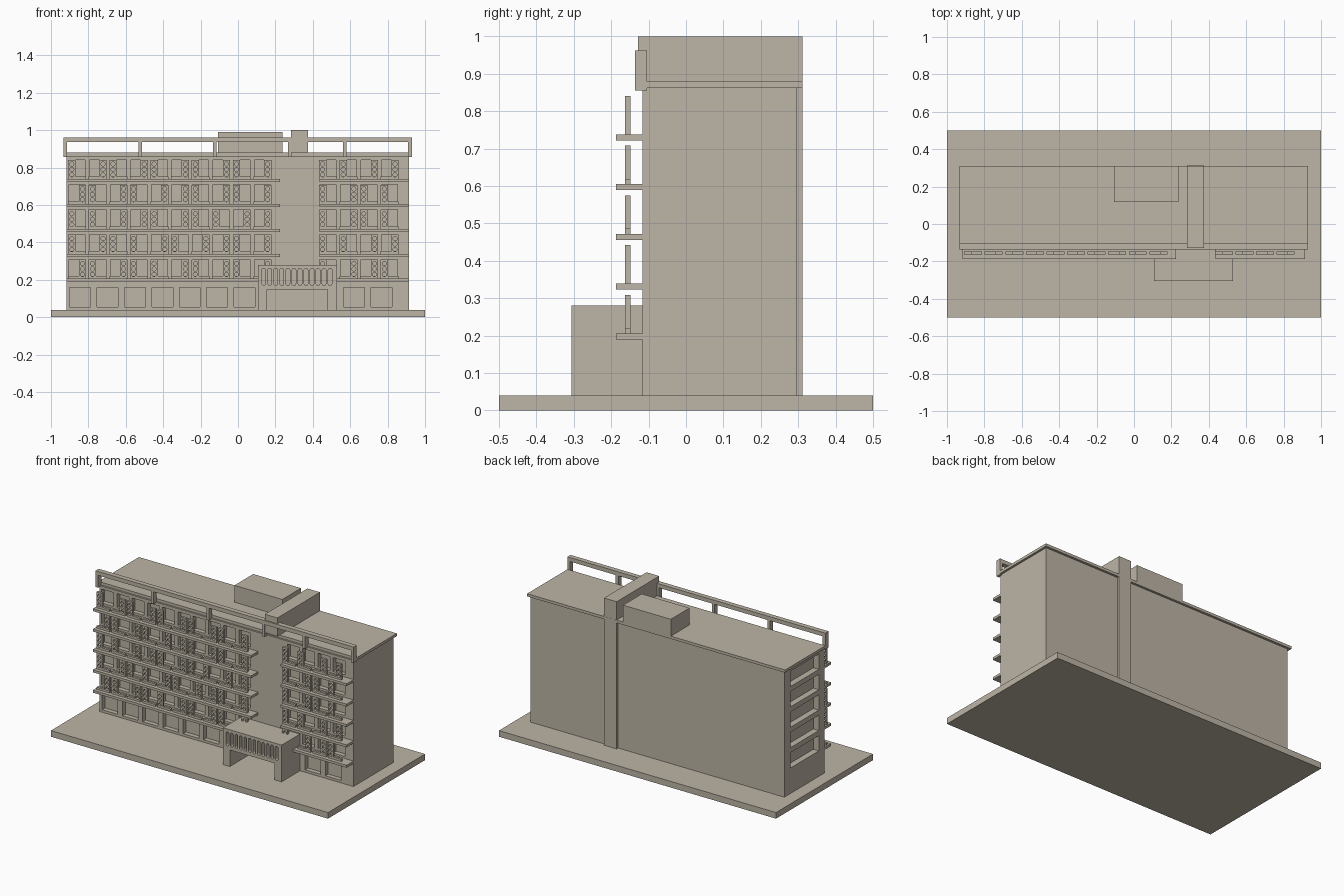
import bpy, bmesh, math
from mathutils import Vector

if "Cube" in bpy.data.objects:
    bpy.data.objects.remove(bpy.data.objects["Cube"])

stone = bpy.data.materials.new("warm_stone")
stone.diffuse_color = (0.51, 0.46, 0.38, 1)
stone.use_nodes = True
stone.node_tree.nodes["Principled BSDF"].inputs["Base Color"].default_value = stone.diffuse_color


def add_object(name, bm):
    mesh = bpy.data.meshes.new(name)
    bm.to_mesh(mesh)
    bm.free()
    mesh.materials.clear()
    mesh.materials.append(stone)
    obj = bpy.data.objects.new(name, mesh)
    bpy.context.collection.objects.link(obj)
    return obj


def boxes(name, specs):
    """One object made of boxes given as (x0, x1, y0, y1, z0, z1)."""
    bm = bmesh.new()
    for x0, x1, y0, y1, z0, z1 in specs:
        made = bmesh.ops.create_cube(bm, size=1)
        for v in made["verts"]:
            v.co = Vector(((x0 + x1) / 2 + v.co.x * (x1 - x0),
                           (y0 + y1) / 2 + v.co.y * (y1 - y0),
                           (z0 + z1) / 2 + v.co.z * (z1 - z0)))
    return add_object(name, bm)


def rect(u0, u1, v0, v1):
    return [(u0, v0), (u1, v0), (u1, v1), (u0, v1)]


def slot(u, v0, v1, r, n=6):
    """Upright slot with rounded ends; a circle when v0 == v1."""
    top = [(u + r * math.cos(math.pi * i / n), v1 + r * math.sin(math.pi * i / n)) for i in range(n + 1)]
    low = [(u - r * math.cos(math.pi * i / n), v0 - r * math.sin(math.pi * i / n)) for i in range(n + 1)]
    return top + (low[1:-1] if v0 == v1 else low)


def plate(name, outline, holes, d0, d1, axis="y"):
    """Upright plate with holes, between depths d0 and d1 along an axis."""
    curve = bpy.data.curves.new(name, "CURVE")
    curve.dimensions = "2D"
    curve.fill_mode = "BOTH"
    curve.extrude = (d1 - d0) / 2
    for loop in [outline] + holes:
        spline = curve.splines.new("POLY")
        spline.points.add(len(loop) - 1)
        for p, (u, v) in zip(spline.points, loop):
            p.co = (u, v, 0, 1)
        spline.use_cyclic_u = True
    temp = bpy.data.objects.new(name, curve)
    bpy.context.collection.objects.link(temp)
    flat = bpy.data.meshes.new_from_object(temp)
    bpy.data.objects.remove(temp)
    bm = bmesh.new()
    bm.from_mesh(flat)
    bpy.data.meshes.remove(flat)
    mid = (d0 + d1) / 2
    for v in bm.verts:
        u, w, d = v.co
        v.co = (u, d + mid, w) if axis == "y" else (d + mid, u, w)
    bmesh.ops.remove_doubles(bm, verts=bm.verts, dist=1e-5)
    bmesh.ops.recalc_face_normals(bm, faces=bm.faces)
    for f in bm.faces:
        f.smooth = False
    return add_object(name, bm)


# Shared layout
LEFT, RIGHT, FRONT, BACK = -0.917, 0.915, -0.116, 0.296
FLOORS = [0.206 + 0.133 * i for i in range(5)]
BAYS = [-0.908 + 0.11 * i for i in range(10)] + [0.433 + 0.11 * i for i in range(4)]
BAY_W, STRIP_W = 0.096, 0.039

# Ground slab and building core
boxes("ground_slab", [(-1, 1, -0.5, 0.5, 0, 0.04)])
boxes("building_core", [(LEFT + 0.04, RIGHT, FRONT + 0.03, BACK, 0.04, 0.862)])

# Front wall with upper windows and ground floor windows
windows = [rect(b + 0.005, b + BAY_W - 0.005, z + 0.014, z + 0.104) for b in BAYS for z in FLOORS]
ground_x = [-0.9 + 0.1465 * i for i in range(7)] + [0.565, 0.7115]
windows += [rect(x, x + 0.112, 0.056, 0.16) for x in ground_x]
plate("front_wall", rect(LEFT, RIGHT, 0.04, 0.862), windows, FRONT, FRONT + 0.03)

# Left end wall with one wide recess per floor
plate("left_end_wall", rect(FRONT + 0.03, BACK, 0.04, 0.862),
      [rect(-0.06, 0.23, z, z + 0.1) for z in FLOORS], LEFT, LEFT + 0.04, "x")

# Balcony slabs on both sides of the stairwell
boxes("balcony_slabs", [(x0, x1, -0.187, FRONT, z - 0.016, z)
                        for z in FLOORS for x0, x1 in ((LEFT, 0.225), (0.437, RIGHT))])

# Balcony screens: pierced strip at the left or right of each bay, low curb beside it
sides = ["RLRLLRLRLRLRRL", "LRLLRLRRLRLLRR", "LLRRLRLLRRLRLL", "RLRLRRLRLRLRLL", "LRLRLRLRLRLLRR"]
curbs = []
for row, z in enumerate(FLOORS):
    for b, side in zip(BAYS, sides[row]):
        u = b if side == "L" else b + BAY_W - STRIP_W
        c = u + STRIP_W / 2
        plate("pierced_screen", rect(u, u + STRIP_W, z, z + 0.103),
              [slot(c, z + h, z + h, 0.011) for h in (0.023, 0.052, 0.081)], -0.163, -0.148)
        lo, hi = (u + STRIP_W, b + BAY_W) if side == "L" else (b, u)
        curbs.append((lo, hi, -0.163, -0.148, z, z + 0.014))
boxes("balcony_curbs", curbs)

# Roof slab, penthouse and the fin that runs over the roof and down the back
boxes("roof_slab", [(-0.933, 0.929, -0.105, 0.311, 0.862, 0.88)])
boxes("penthouse", [(-0.108, 0.237, 0.118, 0.311, 0.88, 0.99)])
boxes("roof_fin", [(0.283, 0.374, -0.128, 0.311, 0.88, 1.0)])
boxes("rear_fin", [(0.283, 0.374, BACK, 0.3115, 0.04, 0.88)])

# Roof frame: long rail on posts
posts = [-0.933, -0.533, -0.133, 0.267, 0.561, 0.91]
boxes("roof_rail", [(-0.933, 0.929, -0.136, -0.104, 0.936, 0.962)])
boxes("roof_posts", [(x, x + 0.019, -0.136, -0.104, 0.856, 0.936) for x in posts])

# Entrance porch: slotted front, side walls, lintel and roof
x0, x1, d0, d1, top = 0.106, 0.529, 0.155, 0.479, 0.148
arch = [(x0, 0.04), (d0, 0.04), (d0, top), (d1, top), (d1, 0.04), (x1, 0.04), (x1, 0.28), (x0, 0.28)]
slots = [slot(0.138 + 0.0322 * i, 0.18, 0.252, 0.01) for i in range(12)]
plate("porch_front", arch, slots, -0.306, -0.276)
boxes("porch_walls", [(x0, d0, -0.276, FRONT, 0.04, 0.28), (d1, x1, -0.276, FRONT, 0.04, 0.28),
                      (d0, d1, -0.276, FRONT, top, 0.28)])
